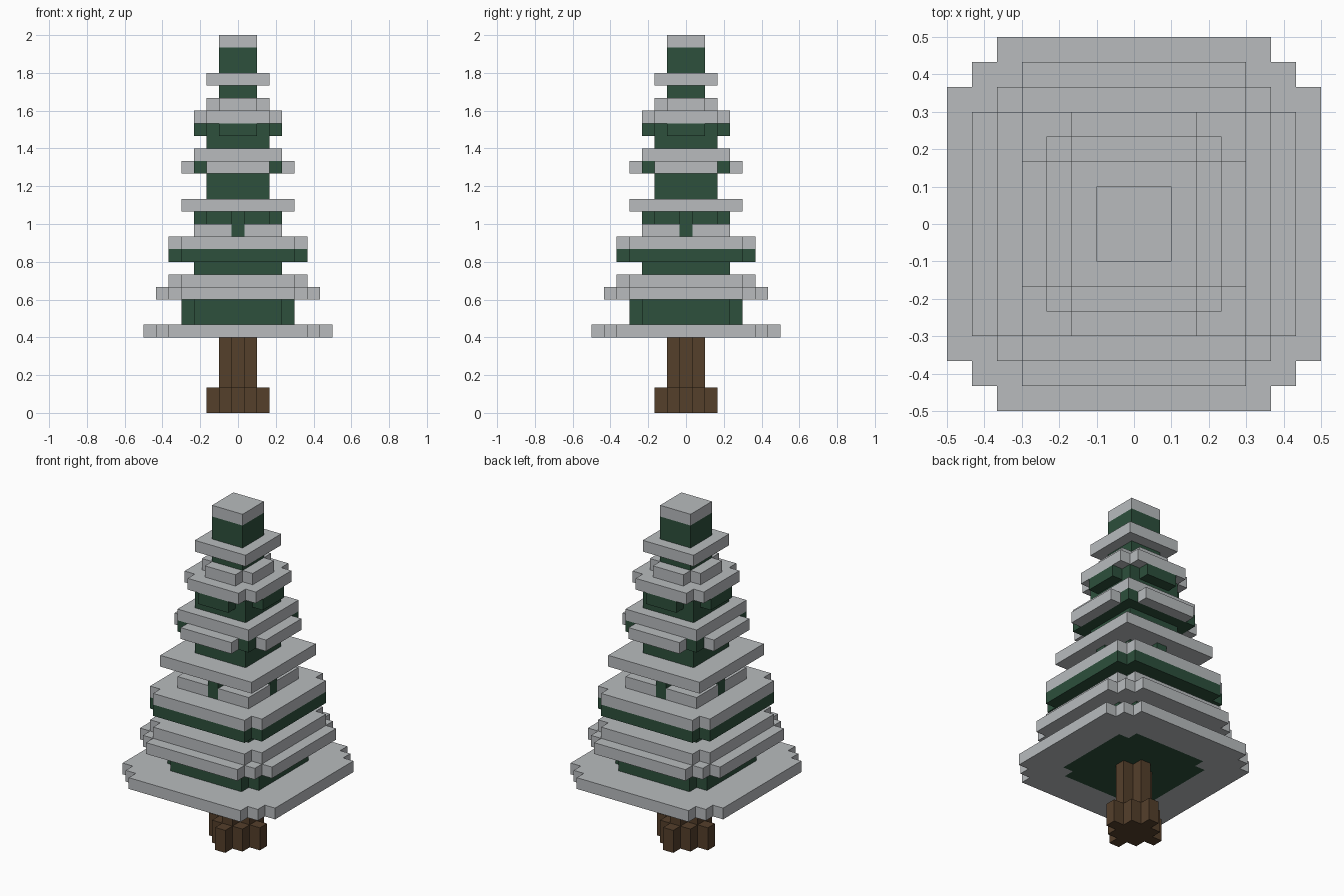
import bpy
import bmesh
from mathutils import Vector

old = bpy.data.objects.get("Cube")
if old:
    bpy.data.objects.remove(old, do_unlink=True)

UNIT = 1 / 15  # edge of one block


def material(name, rgb):
    m = bpy.data.materials.new(name)
    m.use_nodes = True
    m.diffuse_color = (*rgb, 1)
    bsdf = m.node_tree.nodes["Principled BSDF"]
    bsdf.inputs["Base Color"].default_value = (*rgb, 1)
    bsdf.inputs["Roughness"].default_value = 0.9
    return m


def square(half, cut=None):
    """Square of blocks whose corners are stepped off where |x|+|y| > cut."""
    cut = 2 * half if cut is None else cut
    r = range(-half, half + 1)
    return {(x, y) for x in r for y in r if abs(x) + abs(y) <= cut}


def arms(half, width):
    """Cross of blocks reaching half out along both axes."""
    return {(x, y) for x, y in square(half) if min(abs(x), abs(y)) <= width}


blocks = {}  # (x, y, level) -> part name


def layer(part, cells, *levels):
    for z in levels:
        for x, y in cells:
            blocks[x, y, z] = part


# Trunk: stepped root flare and a plus-shaped stem
layer("trunk", square(2, 2), 0, 1)
layer("trunk", square(1, 1), 2, 3, 4, 5)

# Lower branches
layer("snow", square(7, 12), 6)
layer("foliage", square(4, 7), 6, 7, 8)
layer("snow", square(6, 10), 9)
layer("snow", square(5, 9), 10)
layer("foliage", square(3), 11)
layer("foliage", square(5, 9), 12)
layer("snow", square(5, 9), 13)

# Middle branches
layer("snow", square(3), 14)
layer("foliage", square(2) | arms(3, 0), 14, 15)
layer("snow", square(4), 16)
layer("foliage", square(2), 17, 18)
layer("snow", arms(4, 2), 19)
layer("foliage", square(3), 19)
layer("snow", square(3), 20)

# Upper branches and tip
layer("foliage", square(2), 21)
layer("foliage", square(2) | arms(3, 1), 22)
layer("snow", square(3, 5), 23)
layer("snow", square(2, 3), 24)
layer("foliage", square(1), 25, 27, 28)
layer("snow", square(2), 26)
layer("snow", square(1), 29)


def build(part, mat):
    """Mesh the exposed block sides of one part and merge flat areas."""
    bm = bmesh.new()
    for (x, y, z), name in blocks.items():
        if name != part:
            continue
        centre = Vector((x, y, z + 0.5))
        for axis in range(3):
            for sign in (-1, 1):
                n = Vector((0, 0, 0))
                n[axis] = sign
                if (x + int(n.x), y + int(n.y), z + int(n.z)) in blocks:
                    continue
                u = Vector((0, 0, 0))
                u[(axis + 1) % 3] = 0.5
                v = n.cross(u)
                mid = centre + n / 2
                ring = (mid - u - v, mid + u - v, mid + u + v, mid - u + v)
                bm.faces.new([bm.verts.new(p * UNIT) for p in ring])
    bmesh.ops.remove_doubles(bm, verts=bm.verts, dist=UNIT / 100)
    bmesh.ops.dissolve_limit(bm, angle_limit=0.01, verts=bm.verts, edges=bm.edges)
    mesh = bpy.data.meshes.new(part)
    bm.to_mesh(mesh)
    bm.free()
    mesh.materials.append(mat)
    obj = bpy.data.objects.new(part, mesh)
    bpy.context.collection.objects.link(obj)


build("trunk", material("bark brown", (0.089, 0.05, 0.024)))
build("foliage", material("pine green", (0.026, 0.08, 0.045)))
build("snow", material("snow grey", (0.48, 0.50, 0.515)))
